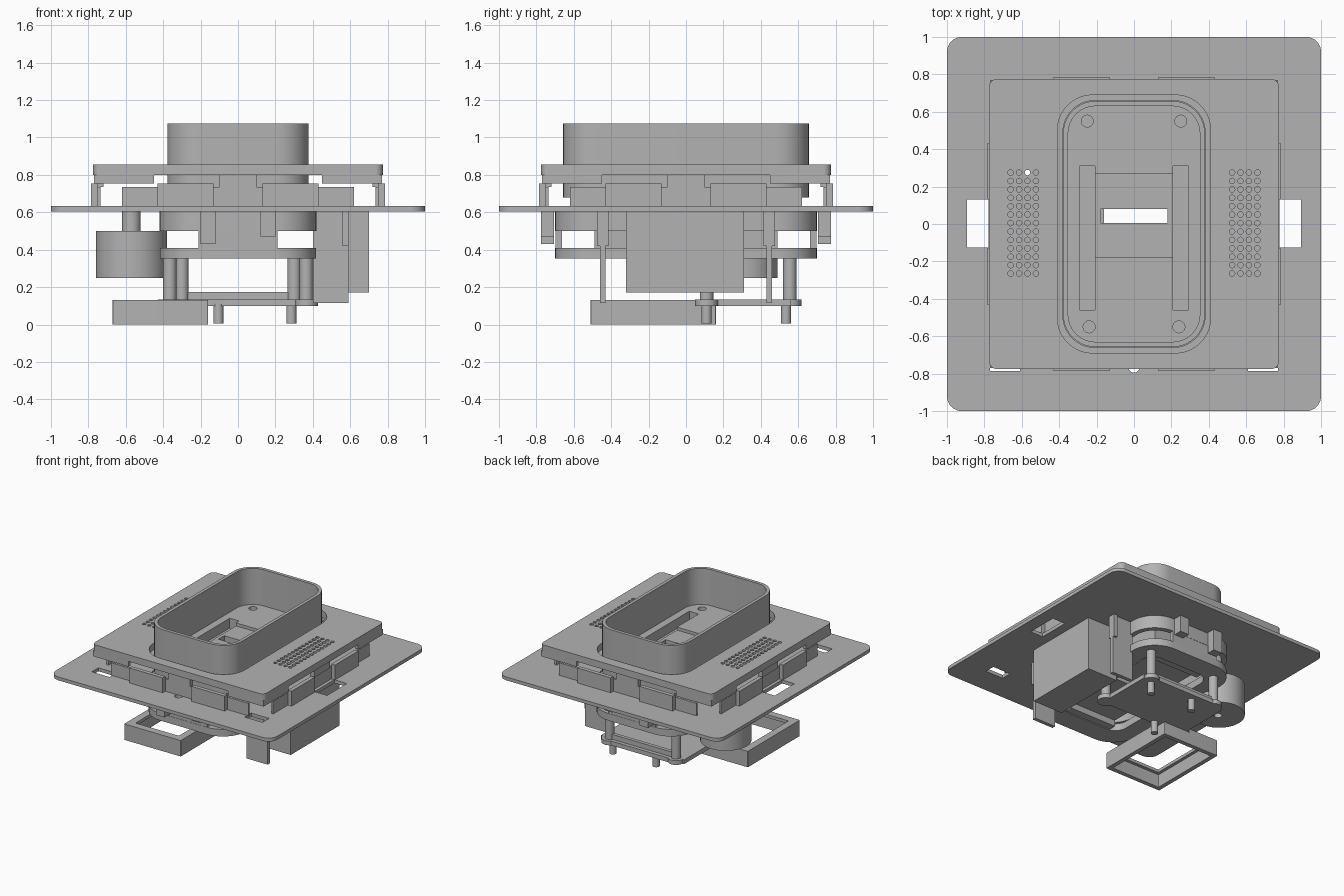
import bpy, bmesh, math
from mathutils import Matrix

if "Cube" in bpy.data.objects:
    bpy.data.objects.remove(bpy.data.objects["Cube"])

grey = bpy.data.materials.new("mid_grey")
grey.use_nodes = True
tone = (0.45, 0.45, 0.45, 1)
grey.diffuse_color = tone
grey.node_tree.nodes["Principled BSDF"].inputs["Base Color"].default_value = tone


def finish(bm, name):
    bmesh.ops.recalc_face_normals(bm, faces=bm.faces)
    mesh = bpy.data.meshes.new(name)
    bm.to_mesh(mesh)
    bm.free()
    mesh.materials.append(grey)
    ob = bpy.data.objects.new(name, mesh)
    bpy.context.collection.objects.link(ob)
    return ob


def add_box(bm, x0, x1, y0, y1, z0, z1, turn=0):
    m = (Matrix.Rotation(turn, 4, 'Z')
         @ Matrix.Translation(((x0 + x1) / 2, (y0 + y1) / 2, (z0 + z1) / 2))
         @ Matrix.Diagonal((x1 - x0, y1 - y0, z1 - z0, 1)))
    bmesh.ops.create_cube(bm, size=1, matrix=m)


def add_rod(bm, x, y, r, z0, z1, sides=24):
    bmesh.ops.create_cone(bm, cap_ends=True, segments=sides, radius1=r, radius2=r, depth=z1 - z0,
                          matrix=Matrix.Translation((x, y, (z0 + z1) / 2)))


def box(name, *dims):
    bm = bmesh.new()
    add_box(bm, *dims)
    return finish(bm, name)


def outline(hx, hy, r, steps=10):
    pts = []
    for q, (sx, sy) in enumerate(((1, 1), (-1, 1), (-1, -1), (1, -1))):
        for i in range(steps + 1):
            a = math.pi / 2 * (q + i / steps)
            pts.append((sx * (hx - r) + r * math.cos(a), sy * (hy - r) + r * math.sin(a)))
    return pts


def slab(name, outer, z0, z1, inner=None, cx=0, cy=0):
    """Rounded rectangular prism, with an optional rounded opening."""
    bm = bmesh.new()
    loops = [[[bm.verts.new((x + cx, y + cy, z)) for x, y in outline(*shape)] for z in (z0, z1)]
             for shape in (outer, inner) if shape]
    n = len(loops[0][0])

    def band(a, b):
        for i in range(n):
            j = (i + 1) % n
            bm.faces.new((a[i], a[j], b[j], b[i]))
    for low, high in loops:
        band(low, high)
    if inner:
        band(loops[0][0], loops[1][0])
        band(loops[0][1], loops[1][1])
    else:
        bm.faces.new(loops[0][0])
        bm.faces.new(loops[0][1])
    return finish(bm, name)


def cut(ob, bm):
    cutter = finish(bm, "cutter")
    cutter.hide_render = True
    mod = ob.modifiers.new("cut", 'BOOLEAN')
    mod.operation, mod.solver, mod.object = 'DIFFERENCE', 'EXACT', cutter
    bpy.context.view_layer.objects.active = ob
    bpy.ops.object.modifier_apply(modifier=mod.name)
    bpy.data.objects.remove(cutter)


# Wall plate with opening, side slots, corner slots and drain notch
plate = slab("wall_plate", (1, 1, 0.08), 0.605, 0.633, (0.41, 0.69, 0.2))
bm = bmesh.new()
for s in (-1, 1):
    add_box(bm, s * 0.835 - 0.057, s * 0.835 + 0.057, -0.125, 0.13, 0.5, 0.7)
    add_box(bm, s * 0.69 - 0.08, s * 0.69 + 0.08, -0.785, -0.7, 0.5, 0.7)
add_rod(bm, 0, -0.765, 0.03, 0.5, 0.7)
add_rod(bm, -0.57, 0.285, 0.03, 0.5, 0.7)
cut(plate, bm)

# Lid with two speaker grilles
lid = slab("lid", (0.775, 0.775, 0.04), 0.8, 0.855, (0.41, 0.69, 0.19))
bm = bmesh.new()
for s in (-1, 1):
    for col in range(4):
        for row in range(13):
            add_rod(bm, s * 0.592 + (col - 1.5) * 0.045, 0.275 - row * 0.045, 0.015, 0.7, 0.95, 12)
cut(lid, bm)

# Lid skirt: rim pieces, clips, centre blocks and inner rails on four sides
bm = bmesh.new()
for k in range(4):
    t = k * math.pi / 2
    for s in (-1, 1):
        for x0, x1, y0, y1, z0, z1 in ((0.45, 0.77, 0.74, 0.77, 0.755, 0.8),
                                       (0.13, 0.43, 0.752, 0.785, 0.63, 0.755)):
            add_box(bm, min(s * x0, s * x1), max(s * x0, s * x1), y0, y1, z0, z1, t)
    add_box(bm, -0.1, 0.1, 0.72, 0.76, 0.735, 0.8, t)
    add_box(bm, -0.62, 0.62, 0.735, 0.752, 0.633, 0.735, t)
finish(bm, "lid_skirt")

# Raised tray: wall, floor with recesses and a through slot
slab("tray_wall", (0.378, 0.657, 0.17), 0.68, 1.075, (0.352, 0.63, 0.145))
floor = slab("tray_floor", (0.36, 0.64, 0.15), 0.68, 0.78)
bm = bmesh.new()
for s in (-1, 1):
    add_box(bm, s * 0.25 - 0.042, s * 0.25 + 0.042, -0.46, 0.31, 0.7, 0.9)
    add_rod(bm, s * 0.25, 0.55, 0.032, 0.72, 0.9)
    add_rod(bm, s * 0.24, -0.55, 0.032, 0.72, 0.9)
cut(floor, bm)
bm = bmesh.new()
add_box(bm, -0.209, 0.209, -0.18, 0.27, 0.755, 0.9)
cut(floor, bm)
bm = bmesh.new()
add_box(bm, -0.18, 0.18, 0.005, 0.08, 0.3, 0.9)
cut(floor, bm)

# Tub below the plate: collar, base ring, core and end straps
slab("tub_collar", (0.42, 0.7, 0.21), 0.5, 0.625, (0.38, 0.66, 0.17))
slab("tub_base_ring", (0.418, 0.7, 0.21), 0.352, 0.41, (0.28, 0.53, 0.1))
core = box("tub_core", -0.21, 0.21, -0.49, 0.49, 0.41, 0.69)
bm = bmesh.new()
add_box(bm, -0.18, 0.18, 0.005, 0.08, 0.3, 0.9)
cut(core, bm)
bm = bmesh.new()
for s in (-1, 1):
    add_box(bm, -0.21, 0.21, s * 0.68 - 0.018, s * 0.68 + 0.018, 0.4, 0.52)
    add_box(bm, -0.21, 0.21, s * 0.51 - 0.04, s * 0.51 + 0.04, 0.36, 0.41)
    # Short hanging legs at both ends
    add_box(bm, -0.2, -0.12, s * 0.74 - 0.034, s * 0.74 + 0.034, 0.43, 0.61)
    add_box(bm, 0.12, 0.2, s * 0.74 - 0.034, s * 0.74 + 0.034, 0.47, 0.61)
finish(bm, "tub_straps_and_legs")

# Side box and the two fins beside it
box("side_box", 0.43, 0.7, -0.32, 0.31, 0.17, 0.62)
bm = bmesh.new()
for s in (-1, 1):
    add_box(bm, 0.4, 0.59, s * 0.445 - 0.015, s * 0.445 + 0.015, 0.115, 0.61)
    add_box(bm, 0.56, 0.59, s * 0.445 - 0.03, s * 0.445 + 0.03, 0.42, 0.61)
finish(bm, "side_fins")

# Round can with its hollow stem
bm = bmesh.new()
add_rod(bm, -0.57, 0.3, 0.19, 0.25, 0.5, 48)
can = finish(bm, "round_can")
bm = bmesh.new()
add_rod(bm, -0.57, 0.285, 0.03, 0.2, 0.7)
cut(can, bm)
slab("can_stem", (0.05, 0.05, 0.05), 0.49, 0.61, (0.03, 0.03, 0.03), -0.57, 0.285)

# Lower board with bosses, posts and pegs
bm = bmesh.new()
add_box(bm, -0.31, 0.31, 0.09, 0.6, 0.1, 0.135)
for s in (-1, 1):
    for x, y in ((0.365, 0.11), (0.3, 0.555)):
        add_rod(bm, s * x, y, 0.062, 0.1, 0.135)
        add_rod(bm, s * x, y, 0.036, 0.13, 0.36)
    add_box(bm, s * 0.335 - 0.04, s * 0.335 + 0.04, 0.1, 0.56, 0.1, 0.135)
add_box(bm, -0.27, 0.27, 0.54, 0.57, 0.135, 0.175)
for x, y in ((-0.105, 0.11), (-0.105, 0.535), (0.285, 0.535)):
    add_rod(bm, x, y, 0.027, 0.005, 0.11)
finish(bm, "lower_board")

# Open rectangular frame at the bottom
slab("bottom_frame", (0.255, 0.335, 0.005), 0, 0.13, (0.22, 0.3, 0.004), -0.415, -0.175)
slab("bottom_frame_lip", (0.225, 0.305, 0.004), 0.105, 0.13, (0.195, 0.275, 0.004), -0.415, -0.175)

# Smooth the curved walls, keep edges crisp
bpy.ops.object.select_all(action='DESELECT')
for ob in bpy.context.scene.objects:
    if ob.type == 'MESH':
        ob.select_set(True)
        bpy.context.view_layer.objects.active = ob
bpy.ops.object.shade_smooth_by_angle(angle=math.radians(30))
